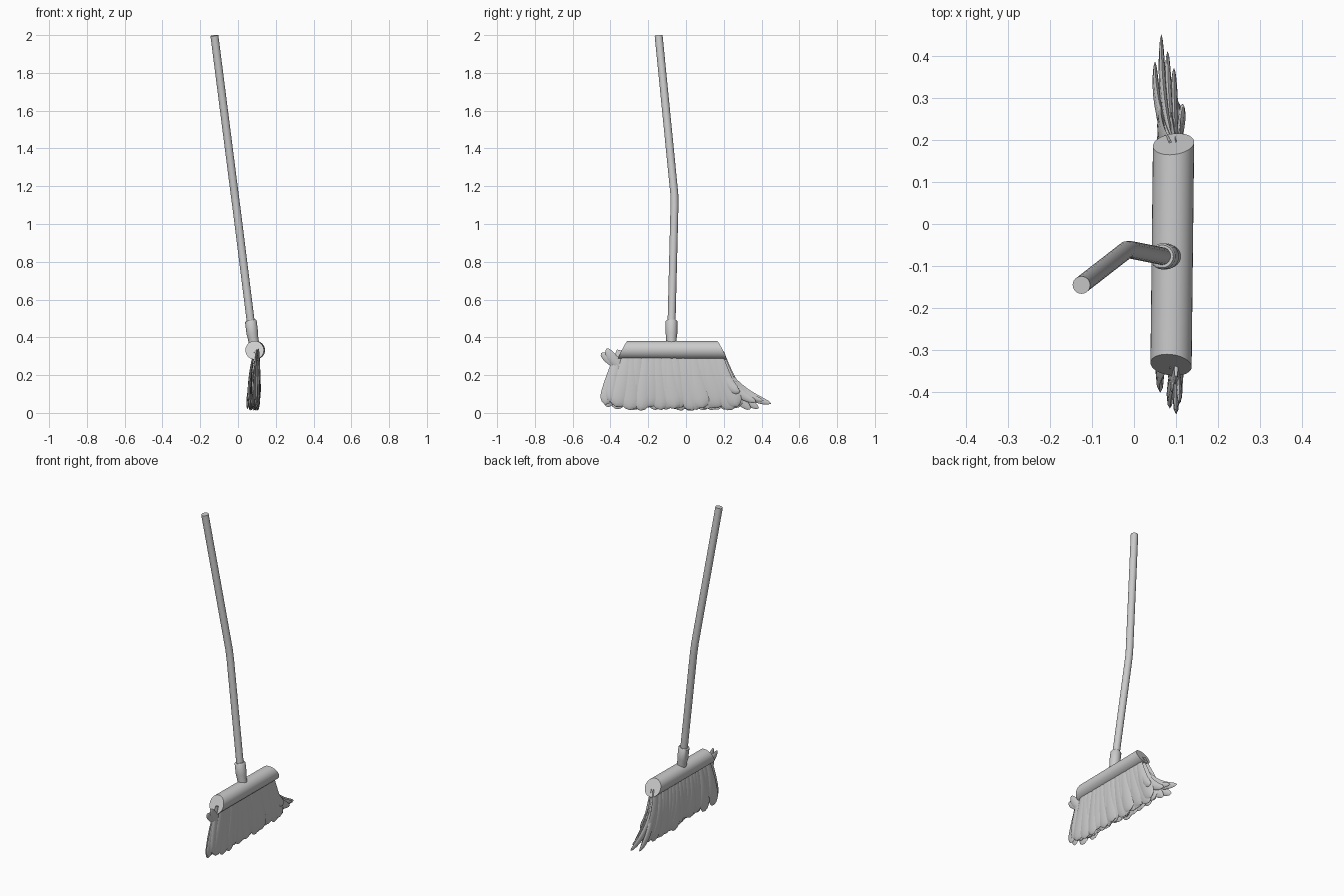
import bpy, bmesh, math, random
from mathutils import Vector

random.seed(4)
if "Cube" in bpy.data.objects:
    bpy.data.objects.remove(bpy.data.objects["Cube"])

grey = bpy.data.materials.new("light grey")
grey.use_nodes = True
grey.diffuse_color = (0.6, 0.6, 0.6, 1)
grey.node_tree.nodes["Principled BSDF"].inputs["Base Color"].default_value = (0.6, 0.6, 0.6, 1)


def add_object(name, bm):
    bmesh.ops.recalc_face_normals(bm, faces=bm.faces)
    mesh = bpy.data.meshes.new(name)
    bm.to_mesh(mesh)
    bm.free()
    mesh.materials.append(grey)
    obj = bpy.data.objects.new(name, mesh)
    bpy.context.collection.objects.link(obj)
    bpy.ops.object.select_all(action='DESELECT')
    obj.select_set(True)
    bpy.context.view_layer.objects.active = obj
    bpy.ops.object.shade_smooth_by_angle(angle=math.radians(45))
    return obj


def skin(bm, rings):
    """Join rings of points into a capped tube."""
    loops = [[bm.verts.new(p) for p in ring] for ring in rings]
    n = len(loops[0])
    for a, b in zip(loops, loops[1:]):
        for i in range(n):
            j = (i + 1) % n
            bm.faces.new((a[i], a[j], b[j], b[i]))
    bm.faces.new(loops[0])
    bm.faces.new(loops[-1])


def tube(name, path, radii, sides=24):
    bm = bmesh.new()
    pts = [Vector(p) for p in path]
    rings = []
    for i, p in enumerate(pts):
        d = (pts[min(i + 1, len(pts) - 1)] - pts[max(i - 1, 0)]).normalized()
        u = d.cross(Vector((0, 1, 0))).normalized()
        v = d.cross(u)
        rings.append([p + radii[i] * (u * math.cos(t) + v * math.sin(t))
                      for t in (math.tau * k / sides for k in range(sides))])
    skin(bm, rings)
    return add_object(name, bm)


# Bent handle and its socket
tube("handle", [(0.07, -0.077, 0.46), (-0.01, -0.061, 1.10), (-0.018, -0.062, 1.16),
                (-0.125, -0.145, 1.998)], [0.021] * 4)
tube("handle_socket", [(0.088, -0.077, 0.35), (0.079, -0.077, 0.40), (0.076, -0.077, 0.42),
                       (0.068, -0.077, 0.485), (0.067, -0.077, 0.49)],
     [0.027, 0.028, 0.031, 0.031, 0.027])

# Cylindrical head with slanted ends, leaning with the handle
bm = bmesh.new()
up = Vector((-0.2, 0, 1)).normalized()
side = Vector((1, 0, 0.2)).normalized()
rings = []
for end, y in ((-1, -0.335), (1, 0.19)):
    ring = []
    for k in range(32):
        t = math.tau * k / 32
        h = 0.049 * math.sin(t)
        centre = Vector((0.088 if end < 0 else 0.094, y - end * h * 0.52, 0.332))
        ring.append(centre + side * 0.049 * math.cos(t) + up * h)
    rings.append(ring)
skin(bm, rings)
add_object("brush_head", bm)


def blade(bm, root, mid, tip, width, thick, tip_share=0.8):
    """Flat leaf swept along a curve, widest near the tip."""
    root, mid, tip = Vector(root), Vector(mid), Vector(tip)
    steps, rings = 12, []
    for i in range(steps + 1):
        t = i / steps
        t = 1 - (1 - t) ** 1.4
        p = root * (1 - t) ** 2 + mid * 2 * t * (1 - t) + tip * t * t
        d = ((mid - root) * (1 - t) + (tip - mid) * t).normalized()
        across = d.cross(Vector((1, 0, 0))).normalized()
        if t < tip_share:
            w = 0.55 + 0.45 * math.sin(math.pi / 2 * t / tip_share)
        else:
            w = math.sqrt(max(0.004, 1 - ((t - tip_share) / (1 - tip_share)) ** 2))
        flat = min(1, w) * thick / 2
        rings.append([p + across * (width / 2 * w * math.cos(a))
                      + Vector((flat * math.sin(a), 0, 0))
                      for a in (math.tau * k / 8 for k in range(8))])
    skin(bm, rings)


# Three overlapping rows of broad bristle blades
bm = bmesh.new()
count = 16
for bulge, tip_x in ((-0.034, 0.072), (0.0, 0.085), (0.022, 0.098)):
    for i in range(count):
        s = i / (count - 1)
        y0 = -0.315 + 0.485 * s + random.uniform(-0.008, 0.008)
        y1 = -0.355 + 0.63 * s + random.uniform(-0.02, 0.02)
        z1 = 0.012 + random.uniform(0, 0.022) + 0.02 * max(0, s - 0.8)
        x1 = tip_x + random.uniform(-0.008, 0.008)
        blade(bm, (0.1 + bulge * 0.4, y0, 0.32), (0.088 + bulge * 1.2, y0 + (y1 - y0) * 0.3, 0.15),
              (x1, y1, z1), random.uniform(0.085, 0.105), 0.018)
add_object("bristles", bm)

# Loose wisps: splayed at the back end, curled at the front end
bm = bmesh.new()
for x, y, z, w in ((0.065, 0.45, 0.05, 0.05), (0.05, 0.385, 0.025, 0.055), (0.095, 0.37, 0.06, 0.05),
                   (0.08, 0.41, 0.065, 0.04), (0.115, 0.285, 0.12, 0.05), (0.07, 0.34, 0.02, 0.06)):
    blade(bm, (0.1, 0.17, 0.31), (x, 0.235, 0.1), (x, y, z), w, 0.018, 0.6)
for x, y, z, w in ((0.1, -0.43, 0.045, 0.075), (0.085, -0.415, 0.03, 0.07), (0.108, -0.4, 0.06, 0.06)):
    blade(bm, (0.1, -0.345, 0.33), (x, -0.385, 0.2), (x, y, z), w, 0.016)
for x, y, z in ((0.1, -0.45, 0.315), (0.108, -0.42, 0.34), (0.092, -0.4, 0.27)):
    blade(bm, (0.1, -0.32, 0.22), (x, -0.385, 0.27), (x, y, z), 0.05, 0.014, 0.6)
add_object("loose_bristles", bm)
